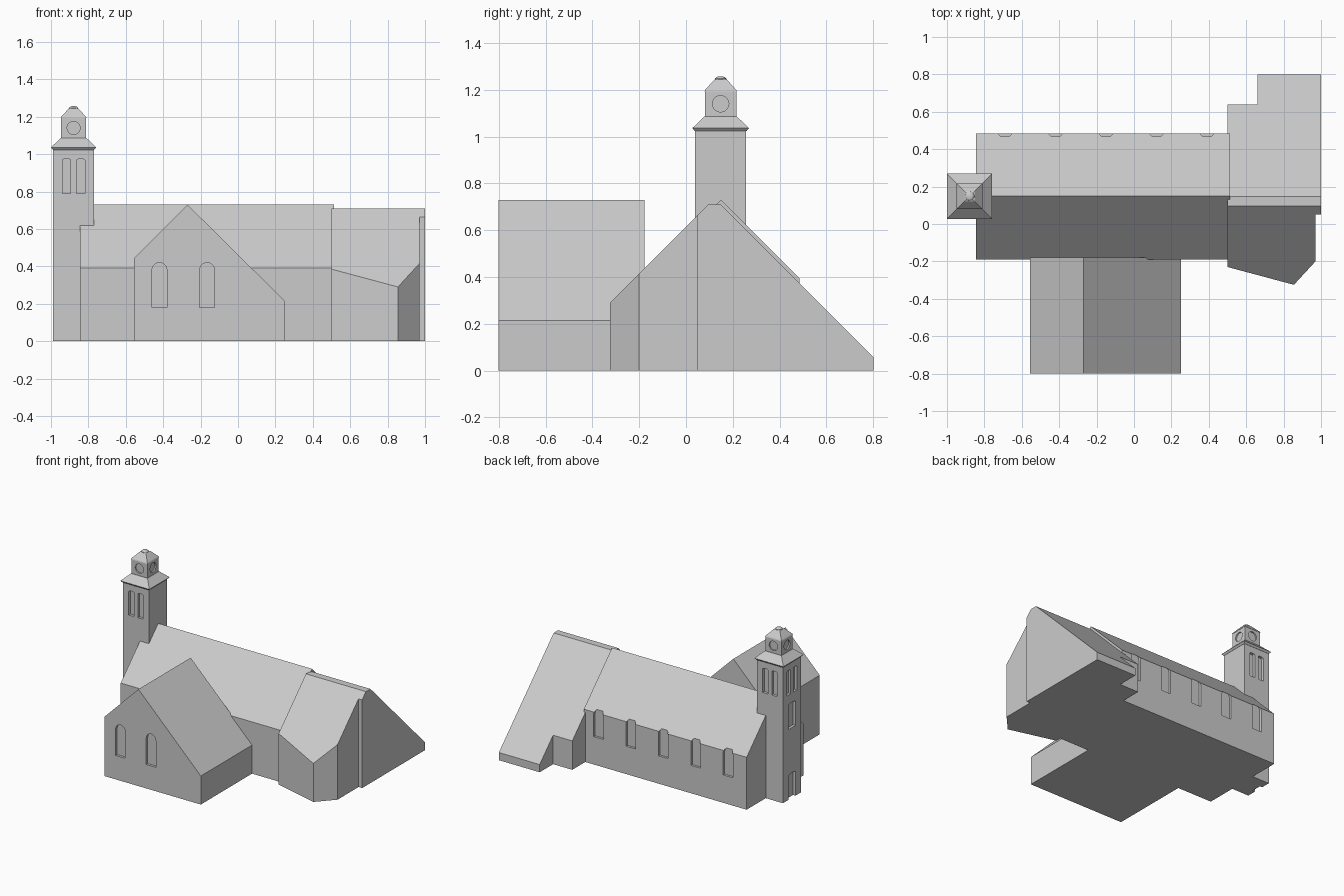
import bpy, bmesh, math
from mathutils import Vector

if "Cube" in bpy.data.objects:
    bpy.data.objects.remove(bpy.data.objects["Cube"])

stone = bpy.data.materials.new("grey_stone")
stone.diffuse_color = (0.6, 0.6, 0.6, 1)
stone.use_nodes = True
stone.node_tree.nodes["Principled BSDF"].inputs["Base Color"].default_value = stone.diffuse_color

# how a profile point (u, v) at depth d lands in space, per extrusion axis
PLACE = {"X": lambda u, v, d: (d, u, v),
         "Y": lambda u, v, d: (u, d, v),
         "Z": lambda u, v, d: (u, v, d)}


def add_prism(bm, pts, axis, lo, hi):
    """Extrude a closed profile along an axis."""
    a = [bm.verts.new(PLACE[axis](u, v, lo)) for u, v in pts]
    b = [bm.verts.new(PLACE[axis](u, v, hi)) for u, v in pts]
    n = len(pts)
    faces = [bm.faces.new(a), bm.faces.new(b[::-1])]
    for i in range(n):
        j = (i + 1) % n
        faces.append(bm.faces.new((a[i], b[i], b[j], a[j])))
    bmesh.ops.recalc_face_normals(bm, faces=faces)


def make(name, bm):
    me = bpy.data.meshes.new(name)
    bm.to_mesh(me)
    bm.free()
    me.materials.append(stone)
    ob = bpy.data.objects.new(name, me)
    bpy.context.collection.objects.link(ob)
    return ob


def prism(name, pts, axis, lo, hi):
    bm = bmesh.new()
    add_prism(bm, pts, axis, lo, hi)
    return make(name, bm)


def loft(name, rings, centre, sides=4):
    """Stack rings of (half width, z); four sides give a square tower part."""
    bm = bmesh.new()
    k = 1 / math.cos(math.pi / sides) if sides == 4 else 1
    loops = []
    for r, z in rings:
        loops.append([bm.verts.new((
            centre[0] + r * k * math.cos((i + .5) * 2 * math.pi / sides),
            centre[1] + r * k * math.sin((i + .5) * 2 * math.pi / sides), z))
            for i in range(sides)])
    bm.faces.new(loops[0][::-1])
    bm.faces.new(loops[-1])
    for a, b in zip(loops, loops[1:]):
        for i in range(sides):
            j = (i + 1) % sides
            bm.faces.new((a[i], a[j], b[j], b[i]))
    bmesh.ops.recalc_face_normals(bm, faces=bm.faces)
    return make(name, bm)


def arch(u, half, z0, z1, rise, steps=10):
    """Opening with a curved head."""
    return [(u - half, z0), (u + half, z0)] + [
        (u + half * math.cos(math.pi * i / steps),
         z1 - rise + rise * math.sin(math.pi * i / steps))
        for i in range(steps + 1)]


def circle(u, z, r, n=20):
    return [(u + r * math.cos(2 * math.pi * i / n),
             z + r * math.sin(2 * math.pi * i / n)) for i in range(n)]


def carve(ob, cuts):
    """Cut recesses, each (profile, axis, lo, hi), into an object."""
    bm = bmesh.new()
    for c in cuts:
        add_prism(bm, *c)
    cutter = make("recess_cutter", bm)
    cutter.hide_render = True
    mod = ob.modifiers.new("recesses", "BOOLEAN")
    mod.operation, mod.solver, mod.object = "DIFFERENCE", "EXACT", cutter
    bpy.context.view_layer.objects.active = ob
    bpy.ops.object.modifier_apply(modifier=mod.name)
    bpy.data.objects.remove(cutter)


# nave with arched windows along the back wall
nave = prism("nave", [(-.19, 0), (.485, 0), (.485, .395), (.15, .73), (-.19, .39)],
             "X", -.845, .512)
carve(nave, [(arch(-.69 + i * .27, .04, .21, .42, .04), "Y", .468, .55)
             for i in range(5)])

# front wing with uneven eaves and two arched windows
wing = prism("front_wing", [(-.555, 0), (.25, 0), (.25, .215), (-.27, .73), (-.555, .445)],
             "Y", -.8, -.178)
carve(wing, [(arch(u, .04, .18, .42, .04), "Y", -.85, -.782) for u in (-.42, -.165)])

# east end: a footprint block trimmed by two roof slopes
bm = bmesh.new()
add_prism(bm, [(.5, -.23), (.855, -.325), (.97, -.2), (.97, .05), (1, .05),
               (1, .8), (.66, .8), (.66, .64), (.5, .64)], "Z", 0, .71)
for co, no in (((0, .095, .71), (0, -1, 1)), ((0, .148, .71), (0, 1, 1))):
    cut = bmesh.ops.bisect_plane(bm, geom=bm.verts[:] + bm.edges[:] + bm.faces[:],
                                 plane_co=Vector(co), plane_no=Vector(no), clear_outer=True)
    rim = [e for e in cut["geom_cut"] if isinstance(e, bmesh.types.BMEdge)]
    bmesh.ops.contextual_create(bm, geom=rim)
bmesh.ops.recalc_face_normals(bm, faces=bm.faces)
make("east_end", bm)

# tower shaft with belfry slots on three sides, window and door on the west
C = (-.879, .148)
H = .109
shaft = loft("tower_shaft", [(H, 0), (H, 1.03)], C)
cuts = []
for s in (-1, 1):
    slot_x = arch(C[0] + s * .038, .022, .79, .975, .008)
    slot_y = arch(C[1] + s * .038, .022, .79, .975, .008)
    cuts += [(slot_x, "Y", C[1] - H - .05, C[1] - H + .02),
             (slot_x, "Y", C[1] + H - .02, C[1] + H + .05),
             (slot_y, "X", C[0] - H - .05, C[0] - H + .02)]
for z0, z1 in ((-.05, .19), (.53, .72)):
    cuts.append((arch(C[1], .04, z0, z1, .01), "X", C[0] - H - .05, C[0] - H + .02))
carve(shaft, cuts)

# tower eaves, lantern with round recesses, lantern roof and cap
loft("tower_eaves", [(.11, 1.023), (.121, 1.036), (.069, 1.086)], C)
L = .067
lantern = loft("lantern", [(L, 1.08), (L, 1.195)], C)
cuts = []
for s in (-1, 1):
    for axis, c, u in (("X", C[0], C[1]), ("Y", C[1], C[0])):
        lo, hi = sorted((c + s * (L - .01), c + s * (L + .05)))
        cuts.append((circle(u, 1.14, .035), axis, lo, hi))
carve(lantern, cuts)
loft("lantern_roof", [(.069, 1.193), (.066, 1.2), (.028, 1.242), (.02, 1.246)], C)
loft("cap", [(.026, 1.238), (.025, 1.248), (.016, 1.255), (.006, 1.257)], C, 16)
